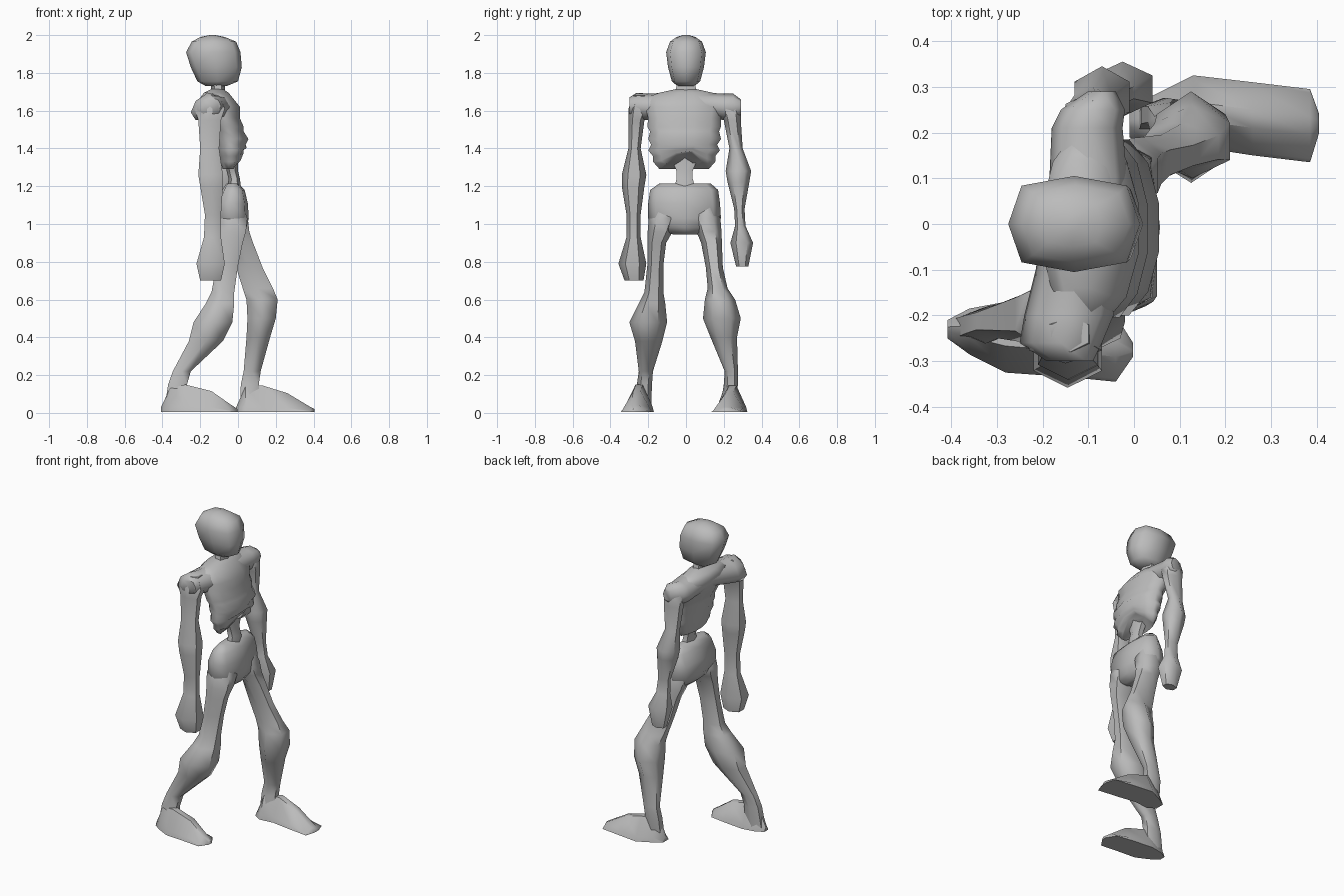
import bpy, bmesh, math
from mathutils import Vector

grey = bpy.data.materials.new("bone grey")
grey.diffuse_color = (0.5, 0.5, 0.5, 1)


def finish(name, bm, angle):
    bmesh.ops.remove_doubles(bm, verts=bm.verts, dist=0.0005)
    bmesh.ops.recalc_face_normals(bm, faces=bm.faces)
    me = bpy.data.meshes.new(name)
    bm.to_mesh(me)
    bm.free()
    me.materials.append(grey)
    ob = bpy.data.objects.new(name, me)
    bpy.context.collection.objects.link(ob)
    bpy.ops.object.select_all(action='DESELECT')
    ob.select_set(True)
    bpy.context.view_layer.objects.active = ob
    bpy.ops.object.shade_smooth_by_angle(angle=math.radians(angle))
    return ob


def skin(bm, loops):
    rings = [[bm.verts.new(p) for p in l] for l in loops]
    n = len(rings[0])
    for a, b in zip(rings, rings[1:]):
        for i in range(n):
            j = (i + 1) % n
            bm.faces.new((a[i], a[j], b[j], b[i]))
    bm.faces.new(rings[0])
    bm.faces.new(rings[-1])


def loft(name, rows, n=6, turn=0.0, warp=None, angle=62, power=1.0):
    """Stack n-sided rings; each row is z, x min, x max, y min, y max."""
    def bulge(c):
        return math.copysign(abs(c) ** power, c) if abs(c) > 1e-6 else 0
    unit = [(bulge(math.cos(turn + math.tau * i / n)), bulge(math.sin(turn + math.tau * i / n)))
            for i in range(n)]
    mx = max(u for u, v in unit)
    my = max(v for u, v in unit)
    loops = []
    for z, x0, x1, y0, y1 in rows:
        ring = [Vector(((x0 + x1) / 2 + u / mx * (x1 - x0) / 2,
                        (y0 + y1) / 2 + v / my * (y1 - y0) / 2, z)) for u, v in unit]
        loops.append([warp(p) for p in ring] if warp else ring)
    bm = bmesh.new()
    skin(bm, loops)
    return finish(name, bm, angle)


def foot(name, rows):
    """Wedge sections along x: x, y min, y max, top z."""
    loops = []
    for x, y0, y1, t in rows:
        c, w = (y0 + y1) / 2, (y1 - y0) / 2
        loops.append([(x, y0, 0.005), (x, y1, 0.005), (x, c + w * 0.9, 0.005 + t * 0.2),
                      (x, c + w * 0.25, t), (x, c - w * 0.25, t), (x, c - w * 0.9, 0.005 + t * 0.2)])
    bm = bmesh.new()
    skin(bm, loops)
    finish(name, bm, 50)


# Skull and neck
loft("head", [
    (1.73, -0.17, -0.06, -0.045, 0.045),
    (1.755, -0.215, 0.0, -0.075, 0.075),
    (1.83, -0.25, 0.02, -0.095, 0.095),
    (1.91, -0.275, 0.013, -0.105, 0.105),
    (1.965, -0.245, -0.01, -0.085, 0.085),
    (1.99, -0.20, -0.07, -0.05, 0.05),
    (2.0, -0.15, -0.12, -0.015, 0.015)], n=8, power=0.65)
loft("neck", [
    (1.62, -0.16, -0.05, -0.08, 0.08),
    (1.70, -0.14, -0.07, -0.055, 0.055),
    (1.77, -0.15, -0.07, -0.045, 0.045)])


# Rib cage, arched up at the middle of its lower front edge
def arch(p):
    if p.z < 1.42 and p.x > -0.03:
        p.z += 0.10 * max(0, 1 - abs(p.y) / 0.14) * (1.42 - p.z) / 0.12
    return p


loft("rib_cage", [
    (1.715, -0.14, -0.08, -0.05, 0.05),
    (1.695, -0.18, -0.05, -0.14, 0.14),
    (1.67, -0.20, -0.03, -0.21, 0.19),
    (1.62, -0.19, 0.01, -0.215, 0.195),
    (1.56, -0.165, 0.01, -0.20, 0.185),
    (1.515, -0.14, 0.03, -0.205, 0.185),
    (1.49, -0.13, 0.03, -0.19, 0.175),
    (1.45, -0.125, 0.055, -0.20, 0.185),
    (1.42, -0.115, 0.04, -0.185, 0.165),
    (1.39, -0.11, 0.045, -0.20, 0.18),
    (1.36, -0.10, 0.03, -0.175, 0.155),
    (1.33, -0.095, 0.03, -0.175, 0.155),
    (1.29, -0.08, 0.005, -0.14, 0.12)], n=12, turn=math.pi / 12, warp=arch)
loft("spine", [
    (1.16, -0.06, 0.02, -0.07, 0.06),
    (1.24, -0.05, 0.01, -0.05, 0.035),
    (1.28, -0.06, 0.0, -0.05, 0.035),
    (1.38, -0.08, 0.0, -0.09, 0.075)])


# Shoulders, one bar running across: rows are y, x min, x max, z min, z max
def lean(p):
    # crest of the bar stays over the spine while its back edge drops
    return Vector((p.x, p.z, p.y - max(0, -0.17 - p.x) * 0.4))


loft("shoulders", [
    (-0.30, -0.19, -0.09, 1.58, 1.67),
    (-0.26, -0.25, -0.07, 1.55, 1.695),
    (-0.20, -0.24, -0.045, 1.55, 1.69),
    (-0.10, -0.215, -0.03, 1.56, 1.695),
    (0.00, -0.20, -0.02, 1.58, 1.705),
    (0.10, -0.185, -0.015, 1.56, 1.695),
    (0.21, -0.18, -0.025, 1.55, 1.69),
    (0.25, -0.16, -0.02, 1.55, 1.69),
    (0.29, -0.10, -0.04, 1.58, 1.66)], n=8, warp=lean)

# Pelvis
loft("pelvis", [
    (1.215, -0.06, 0.0, -0.14, 0.13),
    (1.18, -0.085, 0.035, -0.19, 0.17),
    (1.11, -0.115, 0.052, -0.20, 0.18),
    (1.03, -0.12, 0.057, -0.20, 0.185),
    (0.98, -0.09, 0.045, -0.165, 0.15),
    (0.945, -0.05, 0.02, -0.07, 0.06)], n=8, power=0.65)

# Arms
loft("right_arm", [
    (1.68, -0.18, -0.10, -0.28, -0.20),
    (1.61, -0.23, -0.07, -0.305, -0.19),
    (1.55, -0.21, -0.09, -0.305, -0.22),
    (1.40, -0.20, -0.10, -0.305, -0.24),
    (1.26, -0.21, -0.08, -0.34, -0.21),
    (1.20, -0.20, -0.08, -0.34, -0.22),
    (1.05, -0.175, -0.09, -0.315, -0.24),
    (0.93, -0.18, -0.09, -0.315, -0.24),
    (0.79, -0.22, -0.07, -0.358, -0.21),
    (0.70, -0.20, -0.09, -0.325, -0.225)], turn=math.pi / 6)
loft("left_arm", [
    (1.67, -0.12, -0.06, 0.19, 0.27),
    (1.61, -0.15, -0.03, 0.18, 0.29),
    (1.55, -0.14, -0.03, 0.20, 0.29),
    (1.40, -0.13, -0.05, 0.23, 0.30),
    (1.28, -0.13, -0.01, 0.21, 0.345),
    (1.22, -0.12, -0.01, 0.22, 0.335),
    (1.08, -0.08, -0.01, 0.255, 0.31),
    (0.99, -0.08, 0.0, 0.26, 0.315),
    (0.90, -0.09, 0.04, 0.235, 0.355),
    (0.775, -0.06, 0.02, 0.265, 0.33)], turn=math.pi / 6)

# Legs
loft("rear_leg", [
    (1.12, -0.06, 0.02, -0.15, -0.06),
    (1.03, -0.11, 0.05, -0.197, -0.04),
    (0.96, -0.105, 0.042, -0.203, -0.07),
    (0.90, -0.10, 0.025, -0.205, -0.105),
    (0.78, -0.115, 0.0, -0.205, -0.12),
    (0.64, -0.14, -0.02, -0.22, -0.12),
    (0.58, -0.17, -0.02, -0.25, -0.11),
    (0.48, -0.235, -0.03, -0.30, -0.10),
    (0.38, -0.26, -0.08, -0.27, -0.125),
    (0.22, -0.345, -0.25, -0.25, -0.175),
    (0.15, -0.37, -0.27, -0.26, -0.18),
    (0.02, -0.39, -0.28, -0.27, -0.185)], turn=math.pi / 6)
loft("front_leg", [
    (1.12, -0.05, 0.03, 0.05, 0.14),
    (1.03, -0.09, 0.052, 0.03, 0.182),
    (0.96, -0.07, 0.06, 0.055, 0.188),
    (0.90, -0.045, 0.08, 0.08, 0.19),
    (0.77, -0.01, 0.13, 0.105, 0.195),
    (0.66, 0.025, 0.185, 0.115, 0.22),
    (0.60, 0.045, 0.21, 0.10, 0.26),
    (0.50, 0.05, 0.20, 0.09, 0.29),
    (0.40, 0.045, 0.17, 0.13, 0.27),
    (0.22, 0.03, 0.12, 0.205, 0.275),
    (0.15, 0.015, 0.11, 0.20, 0.275),
    (0.02, 0.01, 0.11, 0.18, 0.26)], turn=math.pi / 6)

# Feet
foot("rear_foot", [
    (-0.408, -0.25, -0.21, 0.03), (-0.36, -0.285, -0.185, 0.13),
    (-0.28, -0.325, -0.17, 0.15), (-0.14, -0.335, -0.185, 0.115),
    (-0.04, -0.345, -0.20, 0.045), (-0.002, -0.29, -0.26, 0.02)])
foot("front_foot", [
    (-0.01, 0.19, 0.25, 0.03), (0.04, 0.16, 0.28, 0.14),
    (0.13, 0.17, 0.325, 0.145), (0.26, 0.15, 0.31, 0.105),
    (0.385, 0.135, 0.295, 0.03), (0.405, 0.20, 0.24, 0.02)])
